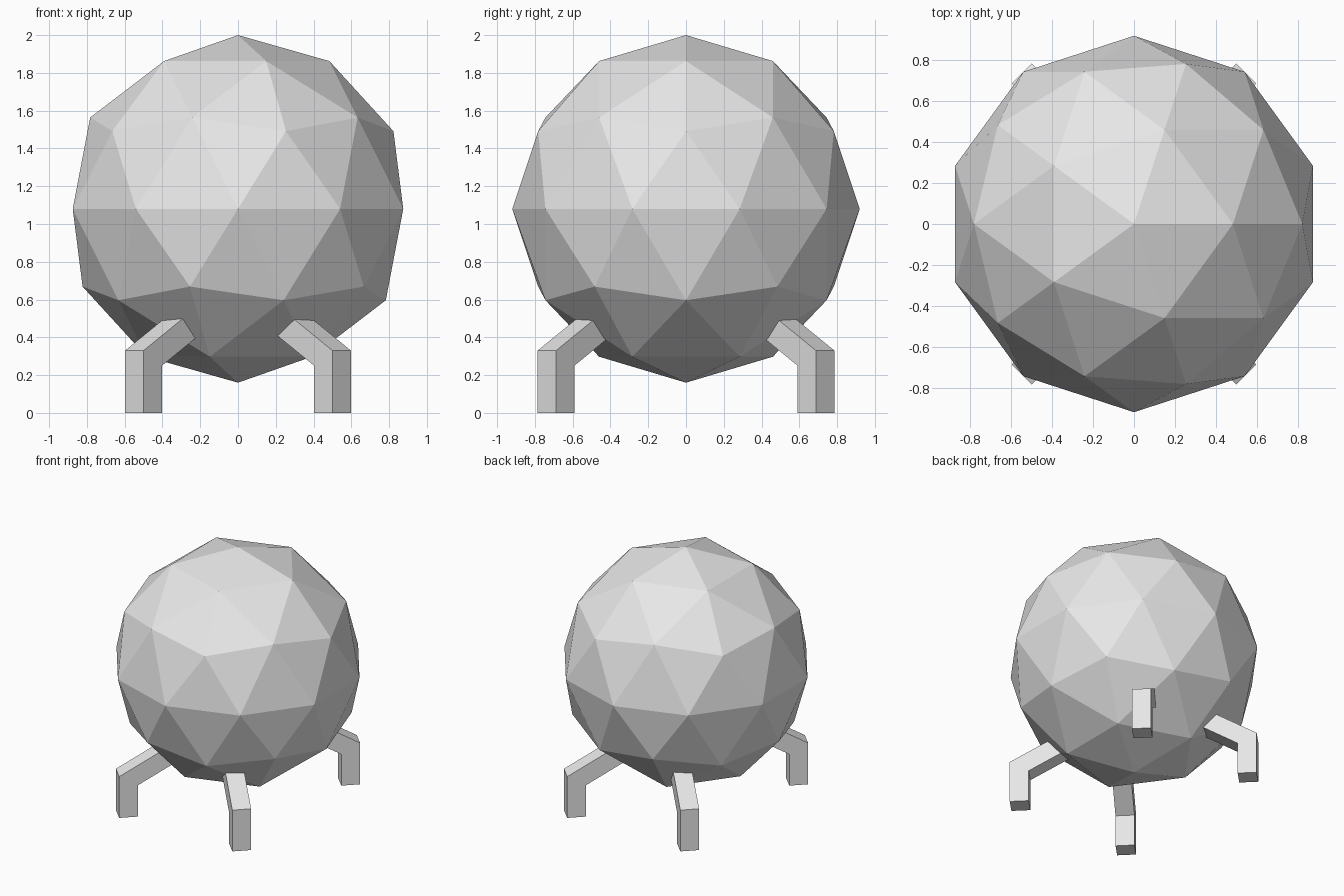
import bpy, bmesh, math
from mathutils import Vector

old = bpy.data.objects.get("Cube")
if old:
    bpy.data.objects.remove(old, do_unlink=True)

# Single grey finish
grey = bpy.data.materials.new("light_grey")
grey.use_nodes = True
grey.diffuse_color = (0.8, 0.8, 0.8, 1)
grey.node_tree.nodes["Principled BSDF"].inputs["Base Color"].default_value = (0.8, 0.8, 0.8, 1)


def make_object(name, bm, location):
    mesh = bpy.data.meshes.new(name)
    bmesh.ops.recalc_face_normals(bm, faces=bm.faces[:])
    bm.to_mesh(mesh)
    bm.free()
    mesh.materials.append(grey)
    obj = bpy.data.objects.new(name, mesh)
    obj.location = location
    bpy.context.collection.objects.link(obj)
    return obj


# Faceted spherical body
bm = bmesh.new()
bmesh.ops.create_icosphere(bm, subdivisions=2, radius=0.92)
make_object("body", bm, (0, 0, 1.08))

# Bent leg: a square bar, upright and then mitred into an arm rising 30 degrees
HALF = 0.069
KNEE = 0.33
REACH = 0.42
SLOPE = math.radians(30)


def make_leg(name, sx, sy):
    inward = Vector((-sx, -sy, 0)).normalized()
    side = Vector((-inward.y, inward.x, 0))
    drop = 2 * HALF * math.tan(SLOPE)
    thick = 2 * HALF
    rise = REACH * math.tan(SLOPE)
    # Side outline as (distance inward, height), outer then inner edge
    outer = [(-HALF, 0), (-HALF, KNEE), (-HALF + REACH, KNEE + rise)]
    inner = [(HALF, 0), (HALF, KNEE - drop),
             (-HALF + REACH + thick * math.sin(SLOPE),
              KNEE + rise - thick * math.cos(SLOPE))]
    bm = bmesh.new()
    rings = []
    for o, i in zip(outer, inner):
        corners = [(o, -HALF), (o, HALF), (i, HALF), (i, -HALF)]
        rings.append([bm.verts.new(inward * d + side * s + Vector((0, 0, h)))
                      for (d, h), s in corners])
    for low, high in zip(rings, rings[1:]):
        for k in range(4):
            n = (k + 1) % 4
            bm.faces.new((low[k], low[n], high[n], high[k]))
    bm.faces.new(rings[0])
    bm.faces.new(rings[-1])
    make_object(name, bm, (sx * 0.5, sy * 0.688, 0))


for x_name, sx in (("left", 1), ("right", -1)):
    for y_name, sy in (("front", -1), ("back", 1)):
        make_leg(f"{y_name}_{x_name}_leg", sx, sy)
